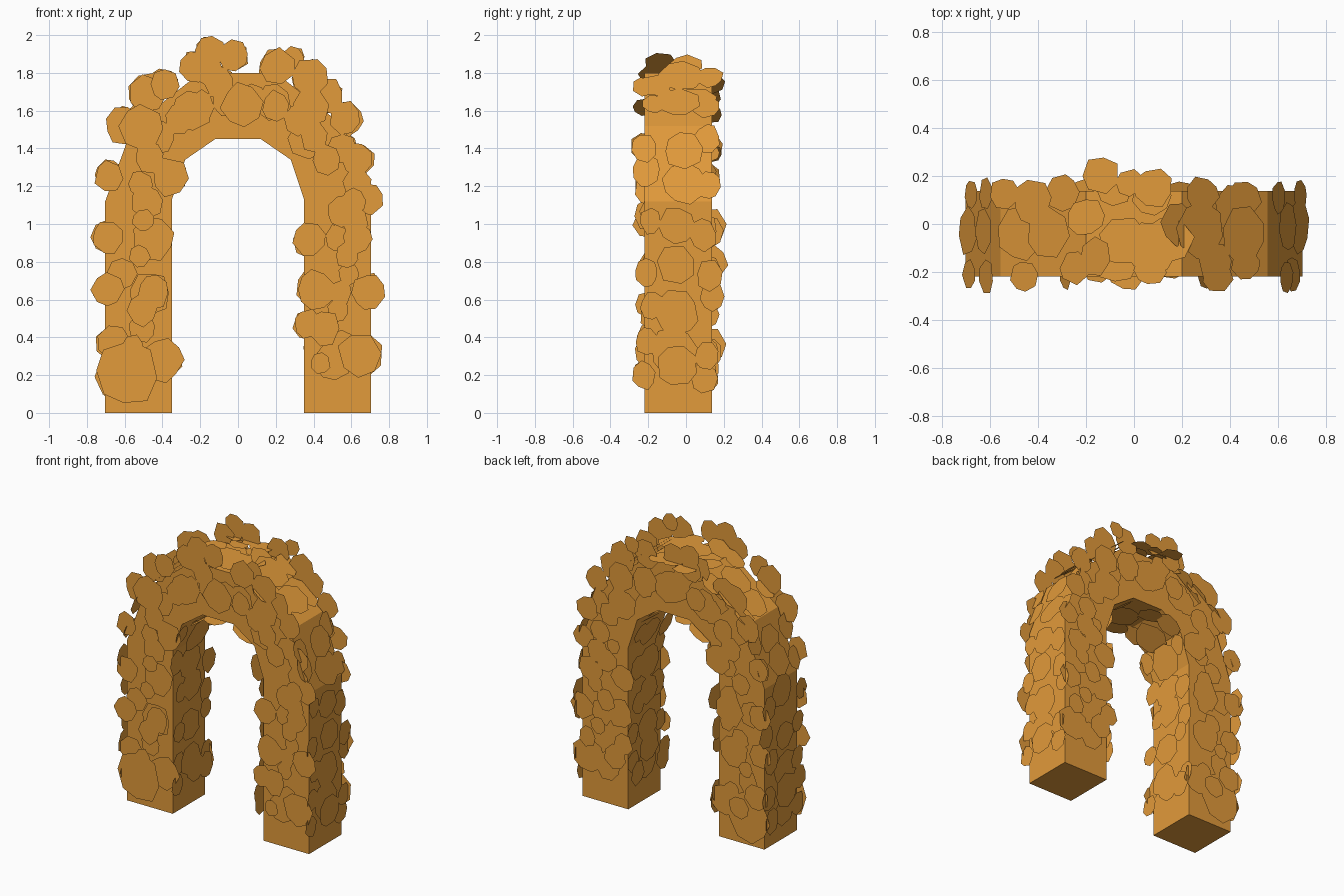
import bpy, bmesh, math, random
from mathutils import Vector

if "Cube" in bpy.data.objects:
    bpy.data.objects.remove(bpy.data.objects["Cube"])

random.seed(7)
Y0, Y1 = -0.22, 0.138          # front and back of the core
YC = (Y0 + Y1) / 2

mat = bpy.data.materials.new("amber_brown")
mat.diffuse_color = (0.76, 0.325, 0.043, 1)
mat.use_nodes = True
mat.node_tree.nodes["Principled BSDF"].inputs["Base Color"].default_value = mat.diffuse_color


def make_object(name, bm):
    me = bpy.data.meshes.new(name)
    bm.to_mesh(me)
    bm.free()
    me.materials.append(mat)
    ob = bpy.data.objects.new(name, me)
    bpy.context.collection.objects.link(ob)
    return ob


# Arch profile: right halves, mirrored to the left
outer = [(0.703, 0), (0.703, 1.12), (0.557, 1.52), (0.2, 1.80)]
inner = [(0.35, 0), (0.35, 1.13), (0.28, 1.34), (0.12, 1.45)]
outer_path = outer + [(-x, z) for x, z in reversed(outer)]
inner_path = inner + [(-x, z) for x, z in reversed(inner)]

# Core arch: extruded quads between inner and outer path
bm = bmesh.new()
rings = []
for (ox, oz), (ix, iz) in zip(outer_path, inner_path):
    rings.append([bm.verts.new(p) for p in
                  ((ox, Y0, oz), (ox, Y1, oz), (ix, Y1, iz), (ix, Y0, iz))])
for a, b in zip(rings, rings[1:]):
    for i in range(4):
        j = (i + 1) % 4
        bm.faces.new((a[i], a[j], b[j], b[i]))
bm.faces.new(rings[0])
bm.faces.new(rings[-1])
bmesh.ops.recalc_face_normals(bm, faces=bm.faces[:])
make_object("arch_core", bm)


# One flat leaf in one of two layers: irregular polygon facing along the normal
def leaf(bm, center, normal, r, stretch=1.0):
    n = Vector(normal).normalized()
    u = Vector((0, 1, 0)) if abs(n.y) < 0.5 else Vector((1, 0, 0))
    v = n.cross(u)
    c = Vector(center) + n * (random.choice((0.019, 0.037)) + random.uniform(-.003, .003))
    k = random.choice((7, 8, 8, 9))
    a0 = random.random() * math.tau
    pts = []
    for i in range(k):
        a = a0 + math.tau * (i + random.uniform(-0.15, 0.15)) / k
        q = r * random.uniform(0.9, 1.08)
        pts.append(bm.verts.new(c + u * q * math.cos(a) + v * q * stretch * math.sin(a)))
    f = bm.faces.new(pts)
    f.normal_update()
    if f.normal.dot(n) < 0:
        f.normal_flip()


# Leaves on the front and back: x, z, radius
face_leaves = [
    (-.15, 1.915, .08), (-.23, 1.83, .085), (-.02, 1.89, .08), (.21, 1.83, .095),
    (.29, 1.88, .06), (.38, 1.77, .1), (.47, 1.68, .09), (.57, 1.56, .085),
    (.63, 1.34, .085), (.69, 1.13, .08), (.63, .92, .08), (.69, .64, .09),
    (.65, .31, .12), (.38, .92, .09), (.41, .65, .1), (.36, 1.44, .1),
    (.19, 1.64, .1), (.02, 1.63, .11), (-.25, 1.6, .11), (-.51, 1.51, .125),
    (-.61, 1.52, .095), (-.48, 1.69, .1), (-.39, 1.74, .08), (-.68, 1.25, .08),
    (-.69, .93, .085), (-.69, .65, .085), (-.45, .92, .11), (-.47, .63, .11),
    (-.59, .21, .165), (-.4, .28, .11), (-.36, 1.25, .1), (.37, .47, .075),
    (.55, 1.07, .08), (.5, .27, .1), (-.66, .37, .09), (.38, 1.62, .1),
    (-.16, 1.82, .08), (.55, 1.4, .08), (-.1, 1.75, .08)]
for name, y, ny in (("front_leaves", Y0, -1), ("back_leaves", Y1, 1)):
    bm = bmesh.new()
    for x, z, r in face_leaves:
        j = 0.0 if ny < 0 else 0.012
        leaf(bm, (x + random.uniform(-j, j), y, z + random.uniform(-j, j)), (0, ny, 0), r, 1.05)
    # small filler leaves on legs and crown
    for s in (-1, 1):
        for i in range(11):
            leaf(bm, (s * random.uniform(.42, .64), y, .26 + i * .095), (0, ny, 0),
                 random.uniform(.05, .085), 1.1)
    for i in range(10):
        a = math.radians(20 + i * 15.5)
        leaf(bm, (.5 * math.cos(a), y, 1.18 + .48 * math.sin(a)), (0, ny, 0), .075, 1.15)
    make_object(name, bm)


# Leaves along the outer and inner surfaces, segment by segment
def strip_leaves(path, sign, low, spread, step):
    bm = bmesh.new()
    for (xa, za), (xb, zb) in zip(path, path[1:]):
        d = Vector((xb - xa, 0, zb - za))
        n = Vector((d.z, 0, -d.x)) * sign
        rows = max(1, round(d.length / step))
        for i in range(rows):
            t = (i + 0.5) / rows
            for k, (dy, r) in enumerate(((0, .115), (-spread, .07), (spread, .07))):
                tt = t + random.uniform(-.3, .3) / rows
                p = Vector((xa, 0, za)) + d * tt
                r *= random.uniform(.85, 1.12)
                if p.z < low + r:
                    p.z = low + r + random.uniform(0, .06)
                y = YC + dy + random.uniform(-.03, .03)
                leaf(bm, (p.x, y, p.z), n, r, 1.2 if k else 1.0)
    return bm


bm = strip_leaves(outer_path, 1, .1, .155, .22)
# crown leaves that overhang the edges or stick up past the bends
for x, y, r in ((-.14, .205, .08), (.08, .15, .085), (.07, -.1, .11), (-.2, .03, .08),
                (-.02, .17, .06)):
    leaf(bm, (x, y, 1.8), (0, 0, 1), r)
for s, x, y, r in ((-1, -.15, -.14, .085), (1, .17, .0, .09), (1, .32, -.17, .09),
                   (1, .4, .06, .1), (-1, -.4, .09, .1)):
    leaf(bm, (x, y, 1.80 - (abs(x) - .2) * .784), (s * .617, 0, .787), r)
make_object("outer_leaves", bm)

bm = strip_leaves(inner_path, -1, .13, .145, .22)
make_object("inner_leaves", bm)
